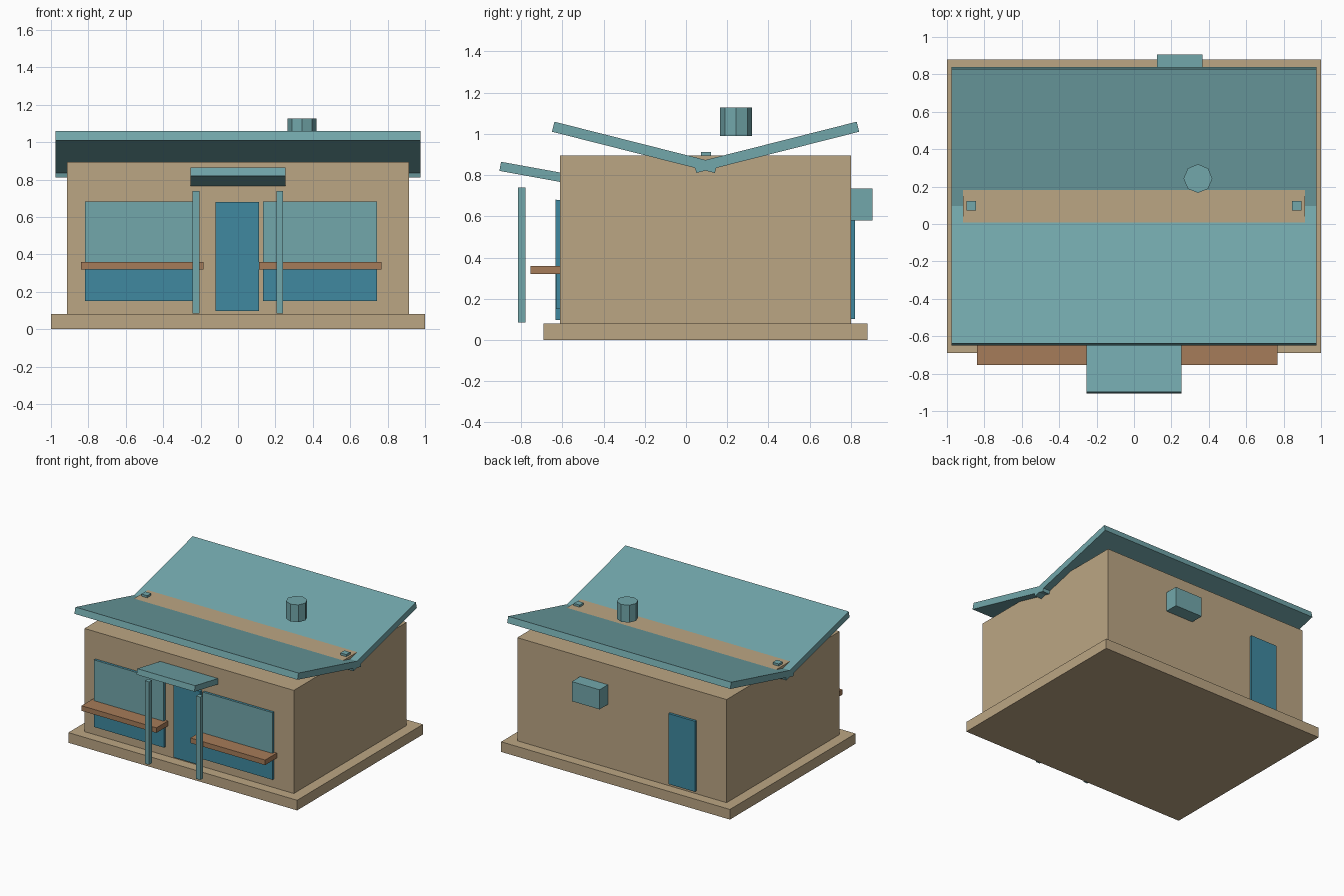
import bpy, bmesh
from math import atan, cos, sin
from mathutils import Matrix

if "Cube" in bpy.data.objects:
    bpy.data.objects.remove(bpy.data.objects["Cube"])


def material(name, rgb):
    m = bpy.data.materials.new(name)
    m.diffuse_color = (*rgb, 1)
    m.use_nodes = True
    m.node_tree.nodes["Principled BSDF"].inputs["Base Color"].default_value = m.diffuse_color
    return m


TAN = material("tan_wall", (0.50, 0.38, 0.23))
TEAL = material("teal_metal", (0.17, 0.39, 0.41))
BLUE = material("blue_panel", (0.05, 0.25, 0.35))
WOOD = material("wood", (0.38, 0.20, 0.10))


def add(name, bm, mat):
    me = bpy.data.meshes.new(name)
    bm.to_mesh(me)
    bm.free()
    me.materials.append(mat)
    ob = bpy.data.objects.new(name, me)
    bpy.context.collection.objects.link(ob)
    return ob


def box(name, x, y, z, mat):
    """Box from (min, max) ranges on each axis."""
    bm = bmesh.new()
    bmesh.ops.create_cube(bm, size=1)
    for v in bm.verts:
        for i, (lo, hi) in enumerate((x, y, z)):
            v.co[i] = lo + (v.co[i] + 0.5) * (hi - lo)
    return add(name, bm, mat)


def sloped_panel(name, width, length, thick, y, z, angle, mat):
    """Panel tilted about x; (y, z) is the centre of its underside."""
    bm = bmesh.new()
    bmesh.ops.create_cube(bm, size=1, matrix=Matrix.Diagonal((width, length, thick, 1)))
    ob = add(name, bm, mat)
    ob.location = (0, y - sin(angle) * thick / 2, z + cos(angle) * thick / 2)
    ob.rotation_euler.x = angle
    return ob


# Foundation and walls
box("base_slab", (-1, 1), (-0.69, 0.88), (0, 0.08), TAN)
box("walls", (-0.915, 0.915), (-0.61, 0.80), (0.08, 0.895), TAN)

# Butterfly roof: two panels crossing at the valley
VALLEY = 0.095
slope = atan(0.2 / 0.79)
for side, name in ((-1, "front_roof"), (1, "back_roof")):
    sloped_panel(name, 1.95, 0.79 / cos(slope), 0.05,
                 VALLEY + side * 0.35, 0.91, side * slope, TEAL)

# Roof drains at both ends of the valley
for x, name in ((-0.87, "left_drain"), (0.87, "right_drain")):
    box(name, (x - 0.026, x + 0.026), (0.072, 0.122), (0.88, 0.912), TEAL)

# Octagonal roof vent
bm = bmesh.new()
bmesh.ops.create_cone(bm, cap_ends=True, segments=8, radius1=0.077, radius2=0.077, depth=0.137)
vent = add("roof_vent", bm, TEAL)
vent.location = (0.342, 0.243, 1.058)

# Entrance canopy and its posts
tilt = 0.18
length = 0.33
sloped_panel("canopy", 0.506, length, 0.045, -0.905 + cos(tilt) * length / 2,
             0.82 - sin(tilt) * length / 2, -tilt, TEAL)
for x, name in ((-0.225, "left_post"), (0.223, "right_post")):
    box(name, (x - 0.018, x + 0.018), (-0.815, -0.779), (0.085, 0.74), TEAL)

# Serving windows with counters
for x, side in ((-0.512, "left"), (0.439, "right")):
    wx = (x - 0.305, x + 0.305)
    box(side + "_window_frame", wx, (-0.63, -0.60), (0.15, 0.68), BLUE)
    box(side + "_window_pane", wx, (-0.633, -0.628), (0.34, 0.682), TEAL)
    box(side + "_counter", (x - 0.327, x + 0.327), (-0.755, -0.60), (0.32, 0.36), WOOD)

# Doors
box("front_door", (-0.12, 0.112), (-0.632, -0.60), (0.097, 0.68), BLUE)
box("back_door", (-0.652, -0.42), (0.79, 0.82), (0.103, 0.66), BLUE)

# Rear cooling unit
box("cooling_unit", (0.122, 0.365), (0.79, 0.905), (0.58, 0.735), TEAL)
